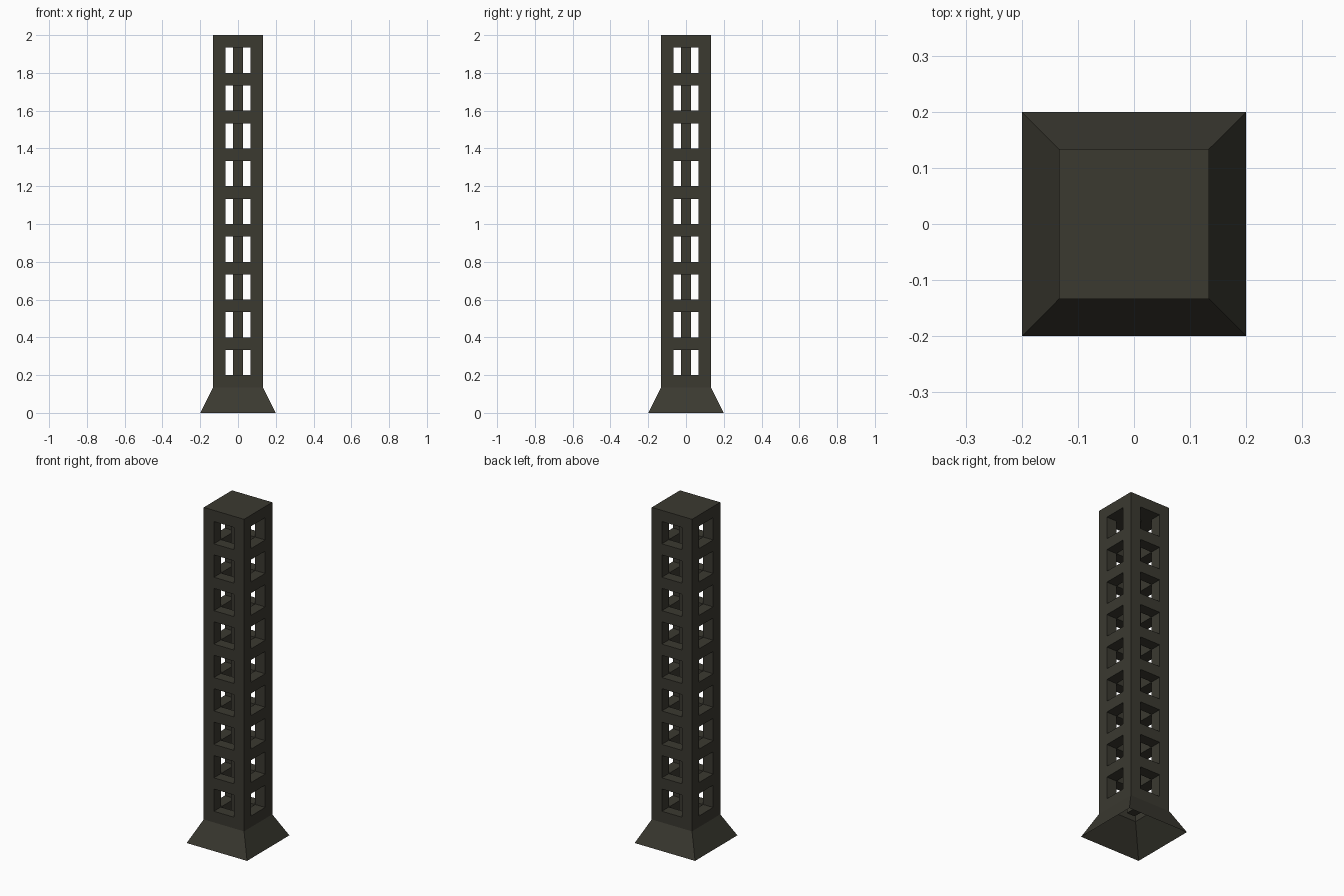
import bpy, bmesh, math

if "Cube" in bpy.data.objects:
    bpy.data.objects.remove(bpy.data.objects["Cube"])

U = 1 / 15            # building module
W, S, B = 2 * U, U, 3 * U   # half widths: tower, inner shaft, base

stone = bpy.data.materials.new("dark olive stone")
stone.diffuse_color = (0.043, 0.041, 0.030, 1)
stone.use_nodes = True
stone.node_tree.nodes["Principled BSDF"].inputs["Base Color"].default_value = stone.diffuse_color


def finish(name, bm):
    bmesh.ops.remove_doubles(bm, verts=bm.verts, dist=1e-5)
    bmesh.ops.recalc_face_normals(bm, faces=bm.faces)
    me = bpy.data.meshes.new(name)
    bm.to_mesh(me)
    bm.free()
    me.materials.append(stone)
    ob = bpy.data.objects.new(name, me)
    bpy.context.collection.objects.link(ob)
    return ob


# Tower shell: grid of cells, with walls, window openings and a hollow shaft
xs = [-W, -S, S, W]
zs = [2 * U]
for i in range(9):
    zs += [(3 + 3 * i) * U, (5 + 3 * i) * U]
zs.append(2.0)
NZ = len(zs) - 1


def filled(i, j, k):
    if not (0 <= i < 3 and 0 <= j < 3 and k < NZ):
        return False
    if k < 0 or k == NZ - 1:      # base below, solid roof slab above
        return True
    if i == 1 and j == 1:         # shaft
        return k < 0
    if k % 2 == 0:                # ring beam between windows
        return True
    return i != 1 and j != 1      # corner posts at window level


bm = bmesh.new()
axes = [xs, xs, zs]
for i in range(3):
    for j in range(3):
        for k in range(NZ):
            if not filled(i, j, k):
                continue
            c = (i, j, k)
            for a in range(3):
                for d in (0, 1):
                    n = list(c)
                    n[a] += 2 * d - 1
                    if filled(*n):
                        continue
                    b1, b2 = (a + 1) % 3, (a + 2) % 3
                    quad = []
                    for u, v in ((0, 0), (1, 0), (1, 1), (0, 1)):
                        p = [0, 0, 0]
                        p[a] = axes[a][c[a] + d]
                        p[b1] = axes[b1][c[b1] + u]
                        p[b2] = axes[b2][c[b2] + v]
                        quad.append(bm.verts.new(p))
                    if d == 0:
                        quad.reverse()
                    bm.faces.new(quad)
finish("tower_shell", bm)

# Flared base, open underneath and leading up into the shaft
bm = bmesh.new()


def ring(h, z):
    return [bm.verts.new((x * h, y * h, z)) for x, y in ((-1, -1), (1, -1), (1, 1), (-1, 1))]


outer, foot, inner = ring(W, 2 * U), ring(B, 0), ring(S, 2 * U)
for a, b in ((outer, foot), (foot, inner), (inner, outer)):
    for q in range(4):
        r = (q + 1) % 4
        bm.faces.new((a[q], b[q], b[r], a[r]))
finish("flared_base", bm)

# Central column running up the shaft
bm = bmesh.new()
bmesh.ops.create_cube(bm, size=1)
z0, z1 = 2 * U, 29 * U
for v in bm.verts:
    v.co = (v.co.x * 0.8 * U, v.co.y * 0.8 * U, (z0 + z1) / 2 + v.co.z * (z1 - z0))
finish("central_column", bm)
